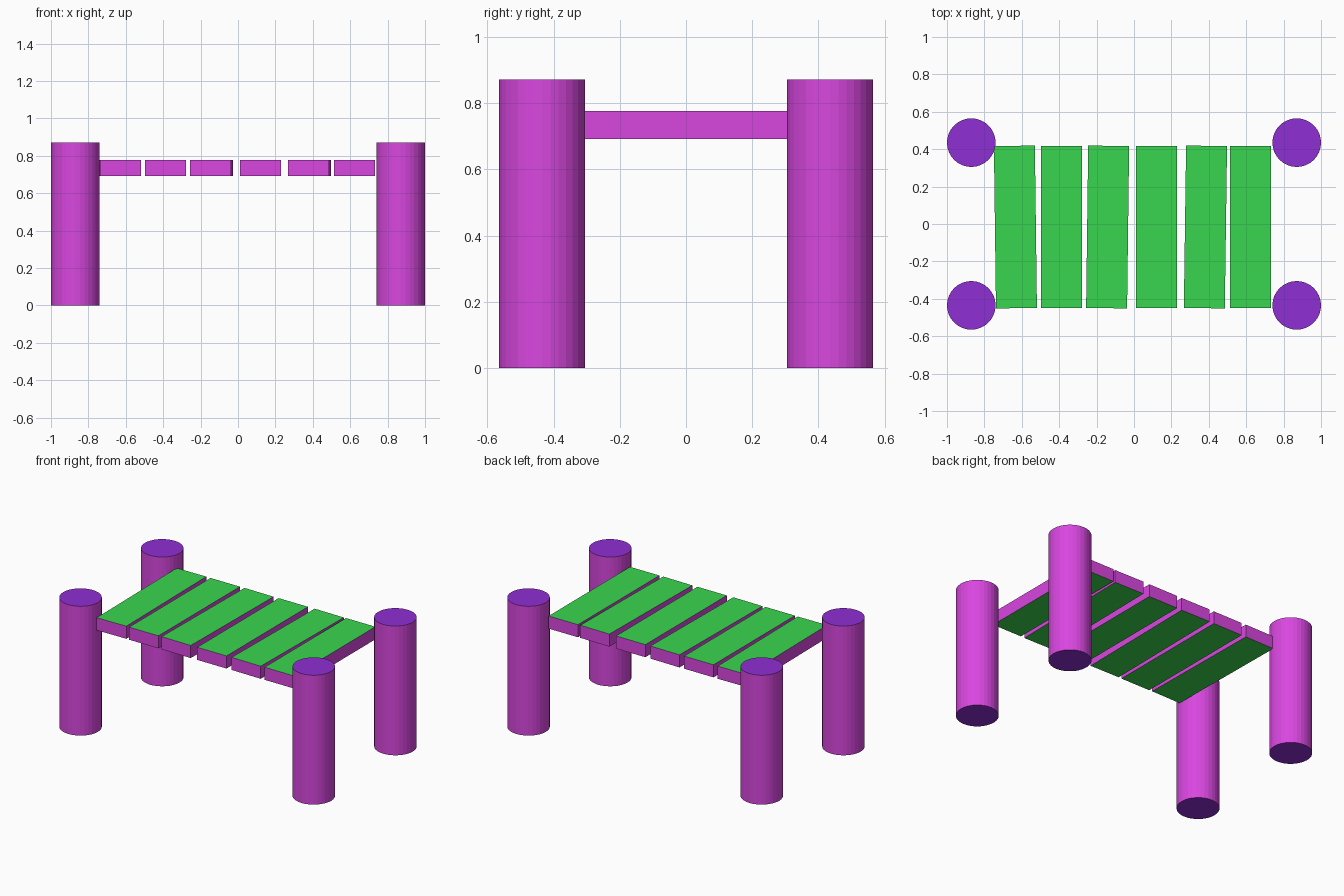
import bpy, bmesh, math
from mathutils import Matrix

if "Cube" in bpy.data.objects:
    bpy.data.objects.remove(bpy.data.objects["Cube"])


def material(name, srgb):
    m = bpy.data.materials.new(name)
    lin = [((c / 255 + 0.055) / 1.055) ** 2.4 for c in srgb]
    m.diffuse_color = (*lin, 1)
    m.use_nodes = True
    m.node_tree.nodes["Principled BSDF"].inputs["Base Color"].default_value = m.diffuse_color
    return m


MAGENTA = material("magenta", (217, 71, 224))
PURPLE = material("purple", (143, 46, 211))
GREEN = material("green", (56, 214, 78))


def finish(bm, name, cap):
    # magenta sides, flat top and bottom in the cap colour
    bm.normal_update()
    for f in bm.faces:
        f.material_index = 1 if abs(f.normal.z) > 0.9 else 0
    me = bpy.data.meshes.new(name)
    bm.to_mesh(me)
    bm.free()
    me.materials.append(MAGENTA)
    me.materials.append(cap)
    ob = bpy.data.objects.new(name, me)
    bpy.context.collection.objects.link(ob)
    return ob


# four round posts
POST_H, POST_R = 0.872, 0.13
for sx, side in ((-1, "left"), (1, "right")):
    for sy, end in ((-1, "front"), (1, "back")):
        bm = bmesh.new()
        bmesh.ops.create_cone(
            bm, cap_ends=True, segments=32, radius1=POST_R, radius2=POST_R,
            depth=POST_H,
            matrix=Matrix.Translation((sx * 0.87, sy * 0.435, POST_H / 2)))
        finish(bm, f"{end}_{side}_post", PURPLE)

# six planks: centre x and lean (x shift from front end to back end)
planks = [(-0.634, -0.011), (-0.388, 0.0), (-0.141, 0.011),
          (0.120, 0.0), (0.382, 0.012), (0.623, 0.0)]
LENGTH, WIDTH, THICK = 0.868, 0.219, 0.085
for i, (x, lean) in enumerate(planks):
    bm = bmesh.new()
    bmesh.ops.create_cube(
        bm, size=1,
        matrix=Matrix.Translation((x, -0.016, 0.734))
        @ Matrix.Rotation(-math.atan2(lean, LENGTH), 4, 'Z')
        @ Matrix.Diagonal((WIDTH, LENGTH, THICK, 1)))
    finish(bm, f"plank_{i + 1}", GREEN)
